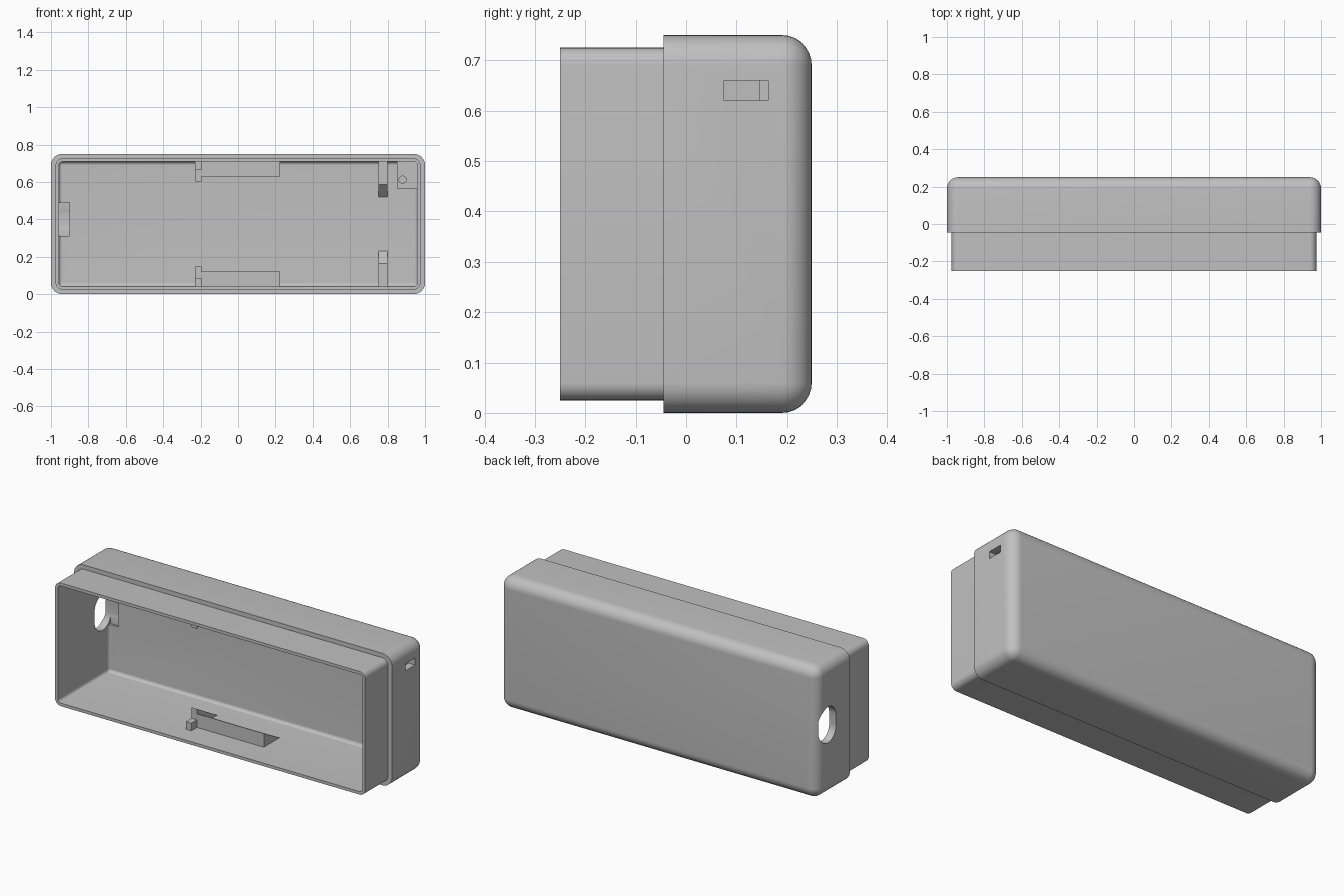
import bpy
import bmesh
from math import sin, cos, pi, radians

cube = bpy.data.objects.get("Cube")
if cube:
    bpy.data.objects.remove(cube, do_unlink=True)

WIDTH, HEIGHT = 2.0, 0.75
MID = HEIGHT / 2
CORNER = 0.06
WALL = 0.042
FLOOR = 0.21          # inner face of the back wall
INNER_ROUND = 0.018

grey = bpy.data.materials.new("plain_grey")
grey.use_nodes = True
colour = (0.53, 0.53, 0.53, 1)
grey.diffuse_color = colour
grey.node_tree.nodes["Principled BSDF"].inputs["Base Color"].default_value = colour


def finish(name, bm):
    bmesh.ops.recalc_face_normals(bm, faces=bm.faces)
    mesh = bpy.data.meshes.new(name)
    bm.to_mesh(mesh)
    bm.free()
    obj = bpy.data.objects.new(name, mesh)
    bpy.context.collection.objects.link(obj)
    mesh.materials.append(grey)
    return obj


def loft(name, rings):
    """Join equal rings of points and cap both ends."""
    bm = bmesh.new()
    loops = [[bm.verts.new(p) for p in ring] for ring in rings]
    for a, b in zip(loops, loops[1:]):
        for i in range(len(a)):
            j = (i + 1) % len(a)
            bm.faces.new((a[i], a[j], b[j], b[i]))
    bm.faces.new(loops[0])
    bm.faces.new(loops[-1])
    return finish(name, bm)


def extrude_x(name, x0, x1, profile):
    """Prism along x from a profile of (y, z) points."""
    return loft(name, [[(x, y, z) for y, z in profile] for x in (x0, x1)])


def box(name, x, y, z):
    return extrude_x(name, *x, [(y[0], z[0]), (y[1], z[0]), (y[1], z[1]), (y[0], z[1])])


def rounded_ring(inset, y, steps=8):
    """Rounded rectangle of the case outline, moved inward."""
    r = max(CORNER - inset, 0.003)
    cx, cz = WIDTH / 2 - inset - r, HEIGHT / 2 - inset - r
    points = []
    for k, (sx, sz) in enumerate([(1, 1), (-1, 1), (-1, -1), (1, -1)]):
        for i in range(steps + 1):
            a = (k + i / steps) * pi / 2
            points.append((sx * cx + r * cos(a), y, MID + sz * cz + r * sin(a)))
    return points


def select_only(obj):
    bpy.ops.object.select_all(action='DESELECT')
    obj.select_set(True)
    bpy.context.view_layer.objects.active = obj


def cut(target, cutter):
    mod = target.modifiers.new("cut", 'BOOLEAN')
    mod.operation = 'DIFFERENCE'
    mod.solver = 'EXACT'
    mod.object = cutter
    select_only(target)
    bpy.ops.object.modifier_apply(modifier=mod.name)
    bpy.data.objects.remove(cutter, do_unlink=True)


# Case shell: rounded back, stepped lip, hollow inside with a soft floor edge
arc = [i / 8 * pi / 2 for i in range(9)]
profile = [(CORNER * (1 - sin(a)), 0.25 - CORNER * (1 - cos(a))) for a in arc]
profile += [(0, -0.045), (0.025, -0.045), (0.025, -0.25), (WALL, -0.25)]
profile += [(WALL + INNER_ROUND * (1 - cos(a)), FLOOR - INNER_ROUND * (1 - sin(a))) for a in arc]
case = loft("case_shell", [rounded_ring(i, y) for i, y in profile])

# Oval cable opening in the right end, with a shallow pocket in the floor
oval_r, oval_y, straight = 0.072, 0.152, 0.03
oval = []
for k, side in enumerate((1, -1)):
    for i in range(17):
        a = k * pi + i / 16 * pi
        oval.append((oval_y + oval_r * cos(a), 0.4 + side * straight + oval_r * sin(a)))
cut(case, extrude_x("oval_cutter", -1.1, -0.9, oval))
cut(case, box("pocket_cutter", (-0.957, -0.9), (0.15, 0.222), (0.31, 0.49)))

# Small port slot in the left end
cut(case, box("slot_cutter", (0.9, 1.1), (0.075, 0.163), (0.62, 0.66)))
select_only(case)
bpy.ops.object.shade_smooth_by_angle(angle=radians(30))

# Corner mount with a round screw hole
mount = box("corner_mount", (0.85, 0.962), (0.165, FLOOR + 0.01), (0.565, 0.712))
hole = [[(0.88 + 0.019 * cos(i * pi / 12), y, 0.612 + 0.019 * sin(i * pi / 12))
         for i in range(24)] for y in (0.1, 0.2)]
cut(mount, loft("hole_cutter", hole))

# Brackets on the lower wall, mirrored to the upper wall
BASE = WALL - 0.004


def pair(name, x0, x1, points):
    extrude_x("lower_" + name, x0, x1, points)
    extrude_x("upper_" + name, x0, x1, [(y, HEIGHT - z) for y, z in points])


pair("rail", -0.195, 0.225, [(-0.09, BASE), (-0.09, 0.12), (0.06, BASE)])
pair("stop", -0.23, -0.195, [(-0.09, BASE), (-0.09, 0.147), (0.1, BASE)])
pair("stop_block", -0.23, -0.195,
     [(-0.14, BASE), (-0.14, 0.085), (-0.09, 0.085), (-0.09, BASE)])
pair("snap_hook", 0.75, 0.8,
     [(0.145, BASE), (0.145, 0.165), (FLOOR + 0.005, 0.235), (FLOOR + 0.005, BASE)])
